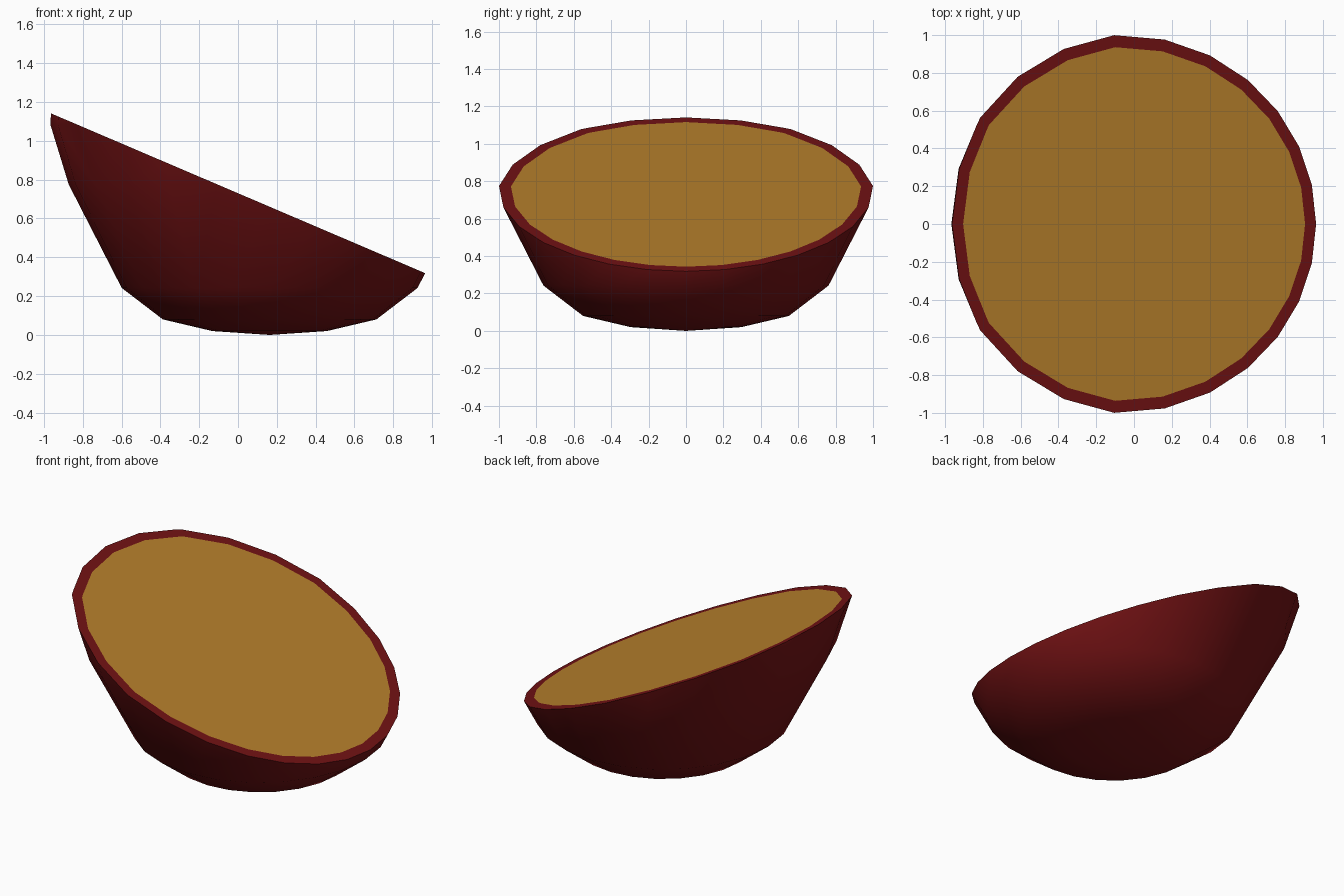
import bpy, bmesh, math
from mathutils import Vector

if "Cube" in bpy.data.objects:
    bpy.data.objects.remove(bpy.data.objects["Cube"])

AXIS_X = 0.163                      # centre of the turned profile
SIDES = 24
# profile: radius, height
PROFILE = [(0, 0), (0.295, 0.02), (0.55, 0.08), (0.762, 0.242),
           (1.035, 0.775), (1.13, 1.085), (1.125, 1.16), (1.12, 1.25)]
CUT_POINT = Vector((0, 0, 0.73))    # slanted rim plane
CUT_NORMAL = Vector((0.427, 0, 1)).normalized()


def material(name, color):
    m = bpy.data.materials.new(name)
    m.diffuse_color = (*color, 1)
    m.use_nodes = True
    m.node_tree.nodes["Principled BSDF"].inputs["Base Color"].default_value = m.diffuse_color
    return m


def add_object(name, bm, mat):
    me = bpy.data.meshes.new(name)
    bm.to_mesh(me)
    me.materials.append(mat)
    ob = bpy.data.objects.new(name, me)
    bpy.context.collection.objects.link(ob)
    return ob


# turned bowl body
bm = bmesh.new()
pts = [bm.verts.new((AXIS_X + r, 0, z)) for r, z in PROFILE]
edges = [bm.edges.new(p) for p in zip(pts, pts[1:])]
bmesh.ops.spin(bm, geom=pts + edges, cent=(AXIS_X, 0, 0), axis=(0, 0, 1),
               angle=2 * math.pi, steps=SIDES, use_merge=True)
bmesh.ops.remove_doubles(bm, verts=bm.verts[:], dist=0.0005)

# slanted cut, capped
bmesh.ops.bisect_plane(bm, geom=bm.verts[:] + bm.edges[:] + bm.faces[:],
                       plane_co=CUT_POINT, plane_no=CUT_NORMAL, clear_outer=True)
bmesh.ops.remove_doubles(bm, verts=bm.verts[:], dist=0.003)
cap = bmesh.ops.contextual_create(
    bm, geom=[e for e in bm.edges if e.is_boundary])["faces"][0]
bmesh.ops.recalc_face_normals(bm, faces=bm.faces[:])

# rim band around the filling
bmesh.ops.inset_region(bm, faces=[cap], thickness=0.063, use_even_offset=True)
ring = [v.co.copy() for v in cap.verts]
bmesh.ops.delete(bm, geom=[cap], context='FACES_ONLY')
bowl = add_object("bowl", bm, material("dark_red", (0.17, 0.006, 0.007)))
bm.free()

# flat filling flush with the rim
bm = bmesh.new()
bm.faces.new([bm.verts.new(c) for c in ring])
add_object("filling", bm, material("golden_brown", (0.48, 0.22, 0.025)))
bm.free()

# smooth body with a crisp rim
bpy.context.view_layer.objects.active = bowl
bowl.select_set(True)
bpy.ops.object.shade_smooth_by_angle(angle=math.radians(40))
